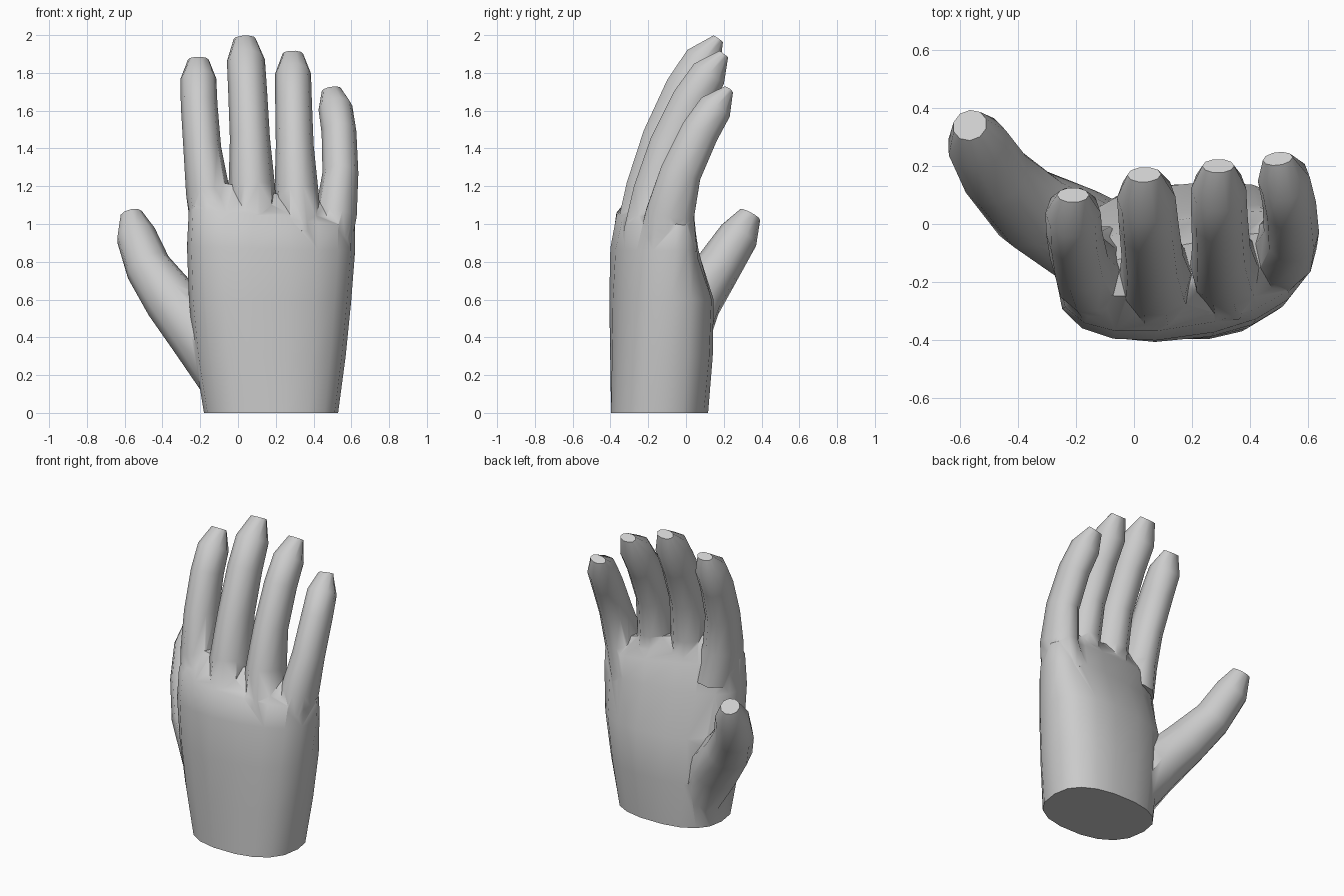
import bpy, bmesh, math
from mathutils import Vector

if "Cube" in bpy.data.objects:
    bpy.data.objects.remove(bpy.data.objects["Cube"])


def loft(name, rings):
    """Closed skin through a list of equal-length point rings."""
    bm = bmesh.new()
    loops = [[bm.verts.new(p) for p in r] for r in rings]
    n = len(loops[0])
    for a, b in zip(loops, loops[1:]):
        for i in range(n):
            j = (i + 1) % n
            bm.faces.new((a[i], a[j], b[j], b[i]))
    bm.faces.new(loops[0][::-1])
    bm.faces.new(loops[-1])
    bmesh.ops.recalc_face_normals(bm, faces=bm.faces)
    me = bpy.data.meshes.new(name)
    bm.to_mesh(me)
    bm.free()
    ob = bpy.data.objects.new(name, me)
    bpy.context.collection.objects.link(ob)
    return ob


def tube(name, pts, widths, depths, side, n=10):
    """Oval tube along a path; side gives the width direction."""
    rings = []
    for i, p in enumerate(pts):
        t = (pts[min(i + 1, len(pts) - 1)] - pts[max(i - 1, 0)]).normalized()
        s = Vector(side)
        s = (s - t * s.dot(t)).normalized()
        d = t.cross(s)
        rings.append([p + s * widths[i] * math.cos(math.tau * k / n)
                      + d * depths[i] * math.sin(math.tau * k / n) for k in range(n)])
    return loft(name, rings)


def finger(name, base, tip, bow, width):
    """Finger curling forward from base to tip."""
    base, tip = Vector(base), Vector(tip)
    pts = []
    for t in (0, 0.24, 0.49, 0.74, 0.89, 1):
        p = base.lerp(tip, t)
        p.x += bow * 4 * t * (1 - t)
        p.y = base.y + (tip.y - base.y) * t ** 2.1
        pts.append(p)
    return tube(name, pts, [width * f for f in (1.25, 1.16, 1, .97, .95, .55)],
                [width * f for f in (1.8, 1.42, 1.2, 1.12, 1.0, .3)], (1, 0, 0))


def palm_ring(z, x0, x1, back, front, n=18):
    """Arched palm section, leaning and dropping toward the little finger higher up."""
    c, w, edge = (x0 + x1) / 2, (x1 - x0) / 2, -0.12
    slope, drop = 0.07 * min(z, 1), 0.35 * max(0, z - 0.82)
    ring = []
    for k in range(n):
        a = math.tau * k / n
        u = math.copysign(abs(math.cos(a)) ** 0.85, math.cos(a))
        v = math.copysign(abs(math.sin(a)) ** 0.8, math.sin(a))
        y = edge + v * ((front - edge) if v > 0 else (edge - back))
        ring.append((c + w * u, y + slope * u, z - drop * (u + 1) / 2))
    return ring


# palm and wrist
hand = loft("hand", [palm_ring(*r) for r in (
    (0.00, -0.18, 0.53, -0.40, 0.12),
    (0.30, -0.23, 0.57, -0.40, 0.14),
    (0.60, -0.26, 0.60, -0.40, 0.14),
    (0.88, -0.27, 0.62, -0.39, 0.05),
    (1.08, -0.26, 0.62, -0.355, 0.02),
    (1.24, -0.19, 0.54, -0.22, -0.07))])

# fingers
parts = [
    finger("index_finger", (-0.12, -0.18, 0.95), (-0.21, 0.10, 1.87), -0.025, 0.10),
    finger("middle_finger", (0.08, -0.19, 0.95), (0.035, 0.17, 1.98), 0.005, 0.106),
    finger("ring_finger", (0.32, -0.16, 0.95), (0.29, 0.20, 1.90), -0.005, 0.10),
    finger("little_finger", (0.47, -0.10, 0.85), (0.495, 0.225, 1.71), 0.06, 0.095),
]

# thumb
radii = (0.14, 0.165, 0.145, 0.122, 0.107, 0.06)
parts.append(tube("thumb", [Vector(p) for p in (
    (-0.05, -0.08, 0.15), (-0.19, -0.04, 0.40), (-0.355, 0.05, 0.60),
    (-0.475, 0.17, 0.77), (-0.54, 0.28, 0.94), (-0.565, 0.34, 1.05))],
    radii, radii, (-0.6, -0.6, 0.5)))

# weld the digits into the hand
bpy.context.view_layer.objects.active = hand
hand.select_set(True)
for part in parts:
    mod = hand.modifiers.new("join", 'BOOLEAN')
    mod.operation, mod.solver, mod.object = 'UNION', 'EXACT', part
    bpy.ops.object.modifier_apply(modifier=mod.name)
    bpy.data.objects.remove(part)

bpy.ops.object.shade_smooth_by_angle(angle=math.radians(50))
